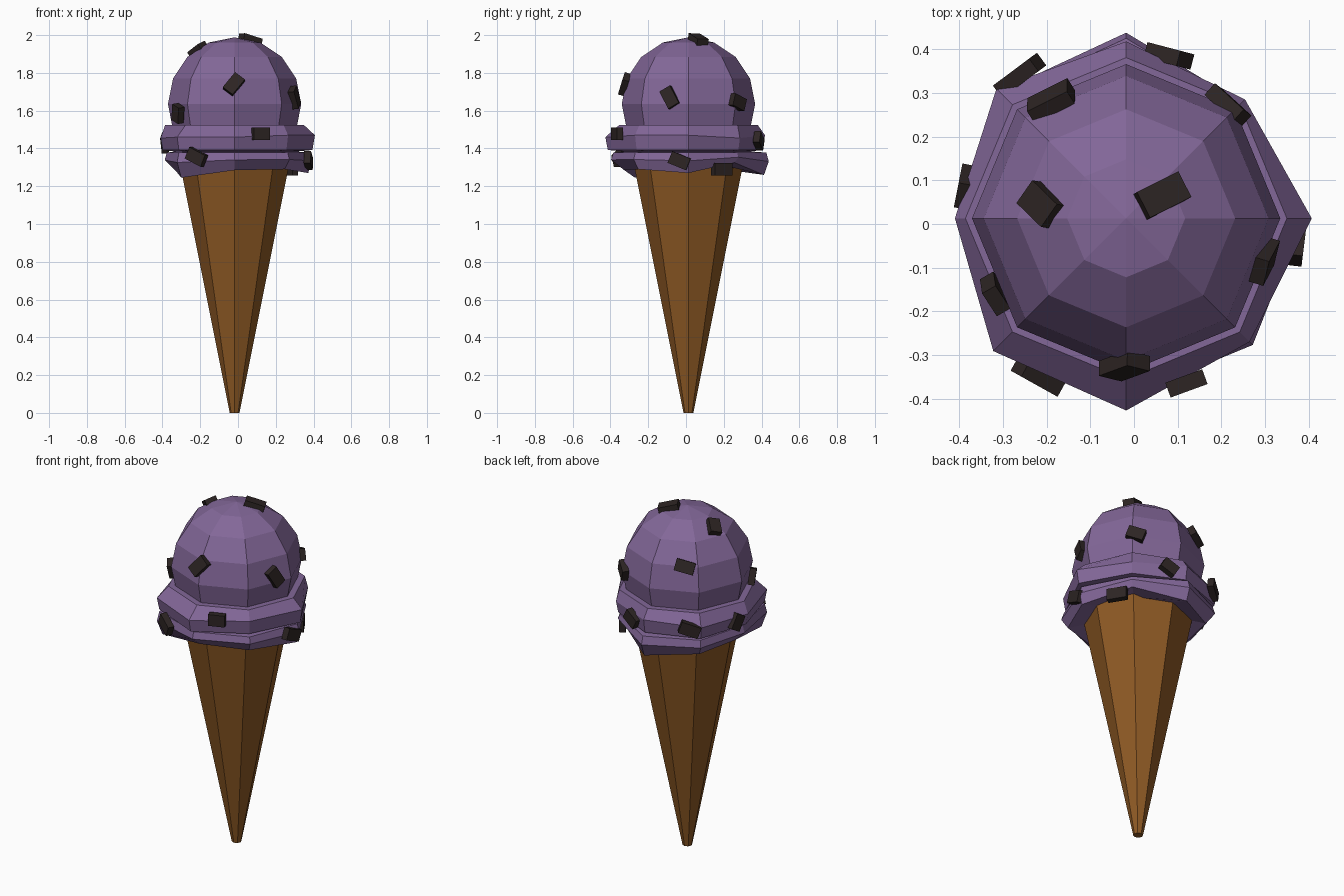
import bpy, bmesh, math
from mathutils import Vector, Matrix

if "Cube" in bpy.data.objects:
    bpy.data.objects.remove(bpy.data.objects["Cube"])

CX, CY, SCOOP_Z, SCOOP_R = -0.018, 0.013, 1.635, 0.353


def material(name, rgb):
    m = bpy.data.materials.new(name)
    m.diffuse_color = (*rgb, 1)
    m.use_nodes = True
    m.node_tree.nodes["Principled BSDF"].inputs["Base Color"].default_value = m.diffuse_color
    return m


purple = material("purple ice cream", (0.225, 0.135, 0.315))
wafer = material("brown wafer", (0.27, 0.10, 0.018))
choc = material("dark chocolate", (0.026, 0.018, 0.017))


def finish(bm, name, mat):
    bmesh.ops.recalc_face_normals(bm, faces=bm.faces)
    me = bpy.data.meshes.new(name)
    bm.to_mesh(me)
    bm.free()
    me.materials.append(mat)
    ob = bpy.data.objects.new(name, me)
    bpy.context.collection.objects.link(ob)
    return ob


# lathe-like skin over eight-sided rings; radius and height may vary per corner
def skin(name, rings, mat, closed=False):
    bm = bmesh.new()
    loops = []
    for radii, heights in rings:
        loop = []
        for i in range(8):
            a = i * math.pi / 4
            r = radii[i] if isinstance(radii, list) else radii
            z = heights[i] if isinstance(heights, list) else heights
            loop.append(bm.verts.new((CX + r * math.cos(a), CY + r * math.sin(a), z)))
        loops.append(loop)
    pairs = list(zip(loops, loops[1:]))
    if closed:
        pairs.append((loops[-1], loops[0]))
    else:
        bm.faces.new(loops[0])
        bm.faces.new(loops[-1])
    for lo, hi in pairs:
        for i in range(8):
            j = (i + 1) % 8
            bm.faces.new((lo[i], lo[j], hi[j], hi[i]))
    return finish(bm, name, mat)


# cone
skin("cone", [(0.026, 0.0), (0.29, 1.32)], wafer)

# scoop
bm = bmesh.new()
bmesh.ops.create_uvsphere(bm, u_segments=8, v_segments=8, radius=SCOOP_R,
                          matrix=Matrix.Translation((CX, CY, SCOOP_Z)))
finish(bm, "scoop", purple)

# uneven melted skirt in two layers, corners run from +x anticlockwise
upper = [.425, .385, .405, .42, .392, .43, .44, .40]
lower = [.405, .375, .425, .41, .37, .43, .41, .41]
hem = [.39, .345, .40, .36, .31, .40, .34, .375]
hem_z = [1.27, 1.325, 1.26, 1.28, 1.28, 1.245, 1.285, 1.29]
upper_z = [1.47, 1.455, 1.47, 1.46, 1.455, 1.46, 1.46, 1.47]
skin("upper_skirt", [
    (0.29, 1.38), ([r * 0.97 for r in upper], 1.392), (upper, upper_z),
    (0.368, 1.523), (0.30, 1.523)], purple, closed=True)
skin("lower_skirt", [
    (0.26, 1.31), (hem, hem_z), (lower, [z * 0.35 + 0.89 for z in hem_z]),
    ([r * 0.97 for r in lower], 1.378), (0.28, 1.388)], purple, closed=True)


# chocolate chips: position, roll from horizontal, length, on scoop or skirt
def chip(n, pos, roll, length, on_scoop):
    pos = Vector(pos)
    out = pos - Vector((CX, CY, SCOOP_Z if on_scoop else pos.z))
    out.normalize()
    if out.z > 0.95:
        side = Vector((1, 0, 0))
        side = (side - out * side.dot(out)).normalized()
    else:
        side = Vector((0, 0, 1)).cross(out).normalized()
    up = out.cross(side)
    rot = Matrix((side, up, out)).transposed().to_4x4()
    bm = bmesh.new()
    bmesh.ops.create_cube(bm, size=1, matrix=Matrix.Translation(pos) @ rot
                          @ Matrix.Rotation(math.radians(roll), 4, 'Z')
                          @ Matrix.Diagonal((length, 0.066, 0.036, 1)))
    finish(bm, f"chocolate_chip_{n}", choc)


chips = [
    ((0.065, 0.065, 1.977), 28, 0.11, True),
    ((-0.213, 0.045, 1.925), 60, 0.09, True),
    ((-0.19, 0.282, 1.775), -15, 0.105, True),
    ((0.215, 0.272, 1.645), -20, 0.095, True),
    ((0.298, -0.085, 1.67), -60, 0.105, True),
    ((-0.022, -0.325, 1.74), 52, 0.105, True),
    ((-0.318, -0.16, 1.585), 70, 0.09, True),
    ((0.12, -0.365, 1.478), 0, 0.09, False),
    ((0.08, 0.385, 1.44), -30, 0.09, False),
    ((-0.262, 0.34, 1.45), -20, 0.11, False),
    ((-0.385, 0.085, 1.43), 60, 0.09, False),
    ((-0.22, -0.35, 1.355), -25, 0.105, False),
    ((0.373, -0.035, 1.335), -22, 0.105, False),
    ((0.275, 0.19, 1.29), 0, 0.11, False),
]
for n, c in enumerate(chips, 1):
    chip(n, *c)
